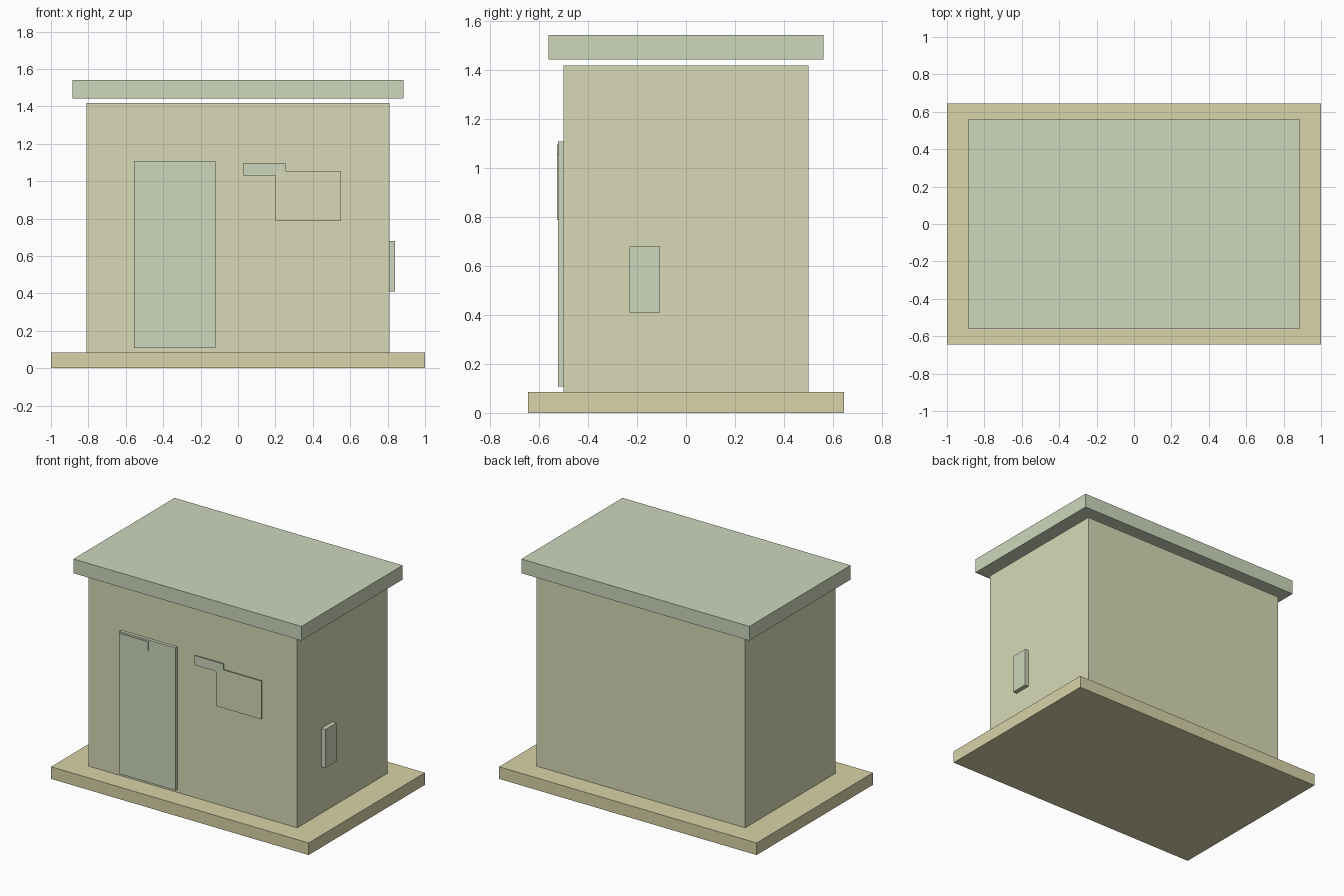
import bpy, bmesh

if "Cube" in bpy.data.objects:
    bpy.data.objects.remove(bpy.data.objects["Cube"])


def material(name, rgb):
    mat = bpy.data.materials.new(name)
    mat.diffuse_color = (*rgb, 1.0)
    mat.use_nodes = True
    mat.node_tree.nodes["Principled BSDF"].inputs["Base Color"].default_value = mat.diffuse_color
    return mat


SAND = material("sand", (0.69, 0.65, 0.39))
CREAM = material("cream", (0.69, 0.70, 0.47))
GREEN = material("pale_green", (0.61, 0.68, 0.50))


def box(name, x, y, z, mat):
    """Box given by its (min, max) range on each axis."""
    bm = bmesh.new()
    bmesh.ops.create_cube(bm, size=1.0)
    for v in bm.verts:
        v.co = [r[0] + (c + 0.5) * (r[1] - r[0]) for r, c in zip((x, y, z), v.co)]
    mesh = bpy.data.meshes.new(name)
    bm.to_mesh(mesh)
    bm.free()
    mesh.materials.append(mat)
    obj = bpy.data.objects.new(name, mesh)
    bpy.context.collection.objects.link(obj)
    return obj


# Main building
box("base_slab", (-1, 1), (-0.645, 0.645), (0, 0.085), SAND)
box("walls", (-0.81, 0.81), (-0.5, 0.5), (0.085, 1.418), CREAM)
box("roof_slab", (-0.885, 0.885), (-0.561, 0.561), (1.442, 1.542), GREEN)

# Door and front panel
box("door", (-0.555, -0.12), (-0.522, -0.5), (0.107, 1.107), GREEN)
box("front_panel", (0.2, 0.55), (-0.527, -0.519), (0.787, 1.055), CREAM)

# Thin bars over the door and beside the panel
for name, left in (("door_bar", -0.555), ("panel_bar", 0.03)):
    box(name, (left, left + 0.225), (-0.527, -0.519), (1.03, 1.096), GREEN)

# Utility box on the right wall
box("utility_box", (0.81, 0.84), (-0.23, -0.107), (0.41, 0.68), GREEN)
